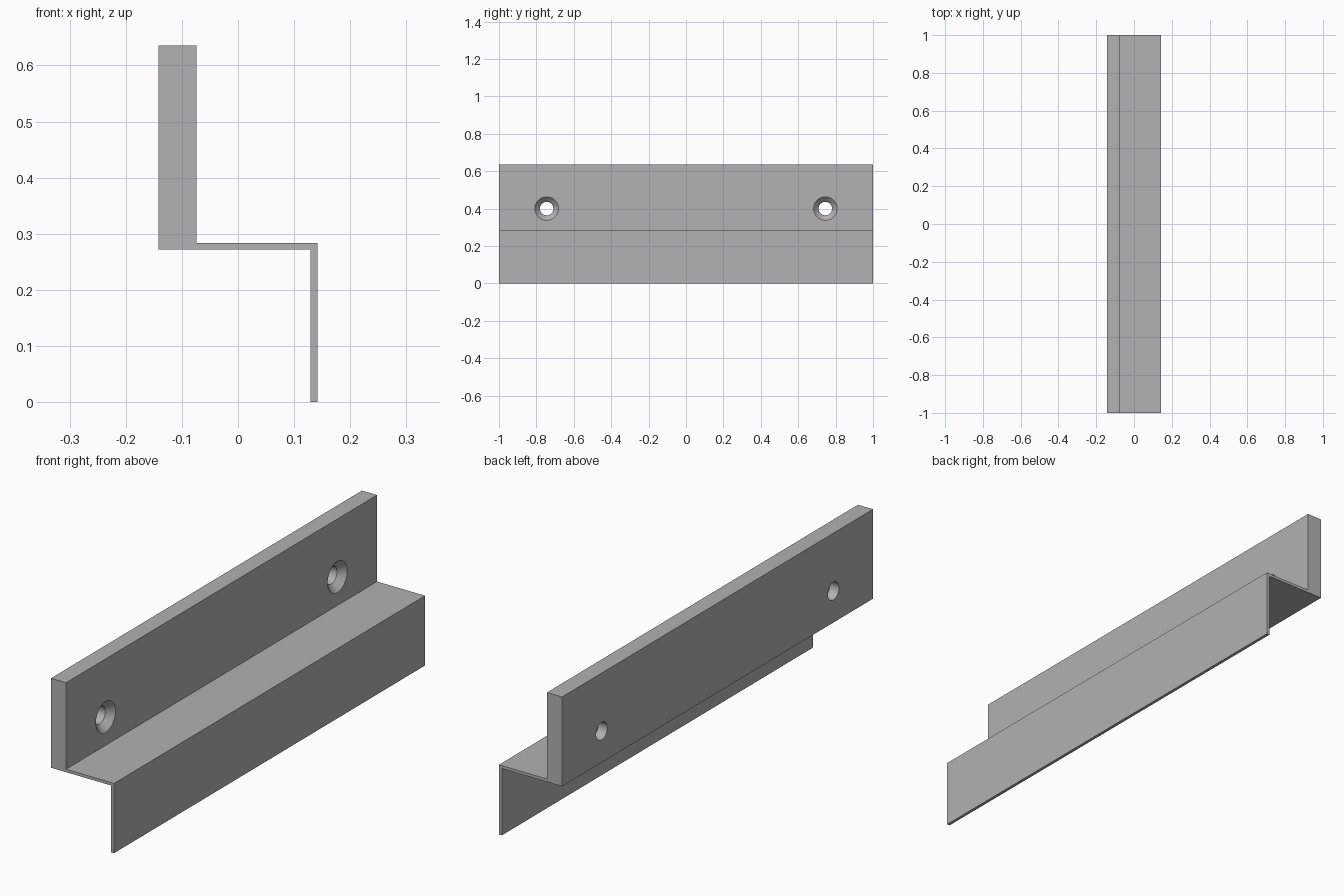
import bpy, bmesh, math
from mathutils import Matrix

cube = bpy.data.objects.get("Cube")
if cube:
    bpy.data.objects.remove(cube, do_unlink=True)

# Plain grey metal
GREY = (0.445, 0.445, 0.445, 1)
grey = bpy.data.materials.new("grey_metal")
grey.use_nodes = True
grey.diffuse_color = GREY
grey.node_tree.nodes["Principled BSDF"].inputs["Base Color"].default_value = GREY

LEFT, PLATE, INNER, RIGHT = -0.142, -0.074, 0.129, 0.142
UNDER, SHELF, TOP = 0.272, 0.284, 0.636
HOLE_Y, HOLE_Z = 0.745, 0.4
HOLE_R, SINK_R, SINK_DEPTH = 0.036, 0.063, 0.027


def add_object(name, bm):
    bmesh.ops.recalc_face_normals(bm, faces=bm.faces[:])
    mesh = bpy.data.meshes.new(name)
    bm.to_mesh(mesh)
    bm.free()
    mesh.materials.append(grey)
    obj = bpy.data.objects.new(name, mesh)
    bpy.context.collection.objects.link(obj)
    return obj


# Stepped bracket: Z-shaped profile extruded along its length
profile = [(LEFT, UNDER), (INNER, UNDER), (INNER, 0), (RIGHT, 0),
           (RIGHT, SHELF), (PLATE, SHELF), (PLATE, TOP), (LEFT, TOP)]
bm = bmesh.new()
face = bm.faces.new([bm.verts.new((x, -1, z)) for x, z in profile])
end = bmesh.ops.extrude_face_region(bm, geom=[face])["geom"]
bmesh.ops.translate(bm, vec=(0, 2, 0),
                    verts=[v for v in end if isinstance(v, bmesh.types.BMVert)])
bracket = add_object("stepped_bracket", bm)


# Countersunk screw hole cutter: half profile spun round the x axis
def hole_cutter(y):
    over = 0.02
    outline = [(LEFT - over, 0), (LEFT - over, HOLE_R),
               (PLATE - SINK_DEPTH, HOLE_R), (PLATE, SINK_R),
               (PLATE + over, SINK_R), (PLATE + over, 0)]
    bm = bmesh.new()
    verts = [bm.verts.new((x, 0, r)) for x, r in outline]
    edges = [bm.edges.new(pair) for pair in zip(verts, verts[1:])]
    bmesh.ops.spin(bm, geom=verts + edges, cent=(0, 0, 0), axis=(1, 0, 0),
                   angle=math.tau, steps=48)
    bmesh.ops.remove_doubles(bm, verts=bm.verts[:], dist=0.0001)
    bm.transform(Matrix.Translation((0, y, HOLE_Z)))
    cutter = add_object("screw_hole_cutter", bm)
    cutter.hide_render = True
    return cutter


bpy.ops.object.select_all(action="DESELECT")
bracket.select_set(True)
bpy.context.view_layer.objects.active = bracket
for side in (-1, 1):
    cutter = hole_cutter(side * HOLE_Y)
    cut = bracket.modifiers.new("screw_hole", "BOOLEAN")
    cut.operation = "DIFFERENCE"
    cut.solver = "EXACT"
    cut.object = cutter
    bpy.ops.object.modifier_apply(modifier=cut.name)
    bpy.data.objects.remove(cutter, do_unlink=True)

# Smooth hole walls, crisp plate edges
bpy.ops.object.shade_smooth_by_angle(angle=math.radians(30))
